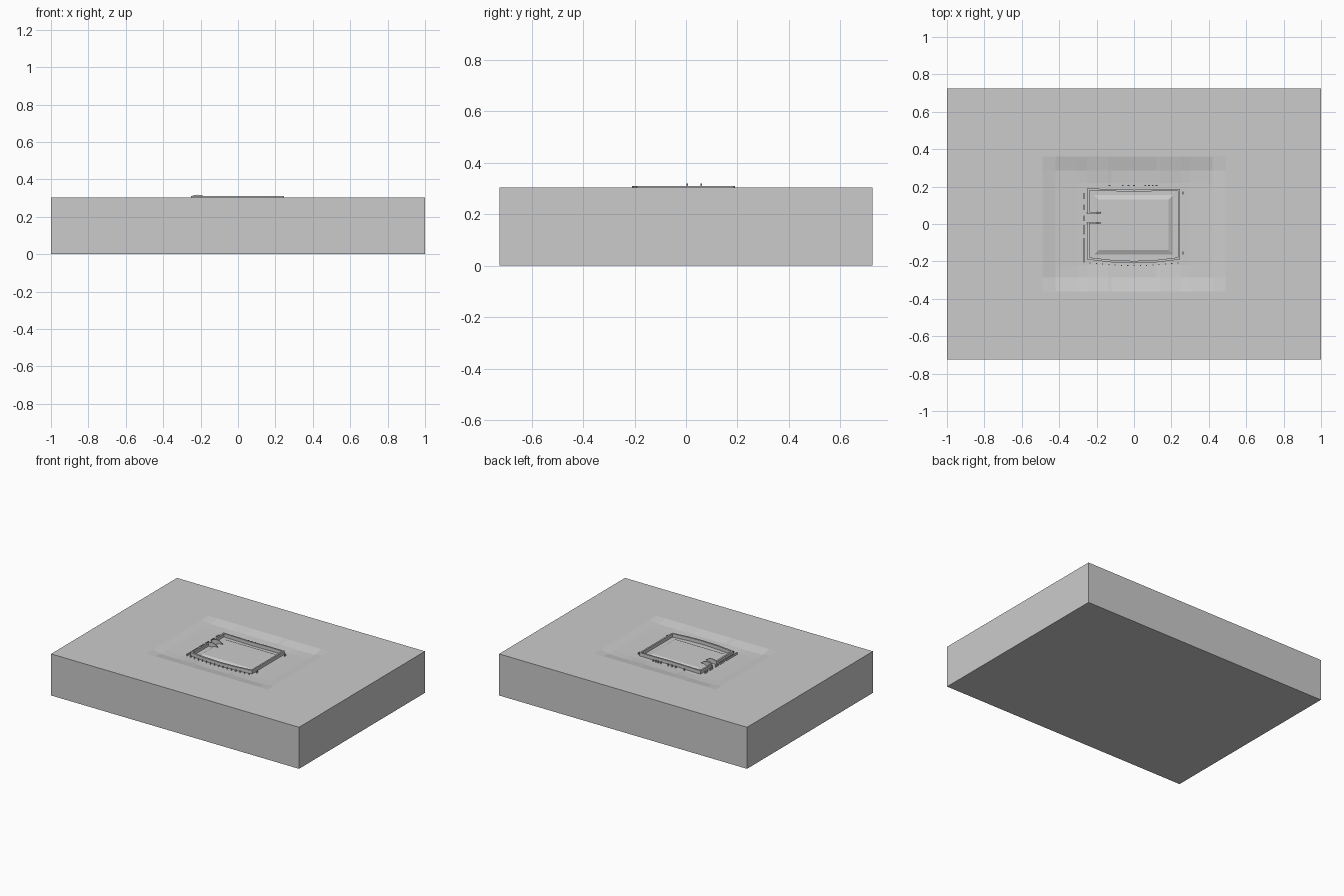
import bpy, bmesh, math

if "Cube" in bpy.data.objects:
    bpy.data.objects.remove(bpy.data.objects["Cube"])

stone = bpy.data.materials.new("pale_grey")
GREY = (0.6, 0.6, 0.6, 1)
stone.use_nodes = True
stone.diffuse_color = GREY
stone.node_tree.nodes["Principled BSDF"].inputs["Base Color"].default_value = GREY

HX, HY, TOP, PIT = 1.0, 0.725, 0.303, 0.285


def finish(name, bm):
    """Turn a bmesh into a named object in the single material."""
    mesh = bpy.data.meshes.new(name)
    bm.to_mesh(mesh)
    bm.free()
    mesh.materials.append(stone)
    obj = bpy.data.objects.new(name, mesh)
    bpy.context.collection.objects.link(obj)
    return obj


def box(bm, x, y, z, sx, sy, sz):
    """Add a box standing on height z."""
    made = bmesh.ops.create_cube(bm, size=1)["verts"]
    bmesh.ops.scale(bm, vec=(sx, sy, sz), verts=made)
    bmesh.ops.translate(bm, vec=(x, y, z + sz / 2), verts=made)


def profile(d, points):
    """Piecewise linear height along a slope."""
    for (a, za), (b, zb) in zip(points, points[1:]):
        if d <= b:
            return za + (zb - za) * max(0, d - a) / (b - a)
    return points[-1][1]


# Terrain: level ground with a shallow terraced hollow
def ground(x, y):
    across = profile(abs(x), [(0.3, PIT), (0.42, 0.290), (0.49, TOP)])
    steep = any(abs(x - c) < 0.125 for c in (-0.37, 0, 0.37))
    along = profile(abs(y), [(0.22, PIT), (0.285, 0.288 if steep else 0.292), (0.36, TOP)])
    return max(across, along)


half_x = [0.12, 0.14, 0.25, 0.27, 0.3, 0.42, 0.49, HX]
half_y = [0.1, 0.22, 0.285, 0.36, HY]
xs = sorted([-v for v in half_x] + half_x)
ys = sorted([-v for v in half_y] + half_y)
bm = bmesh.new()
grid = [[bm.verts.new((x, y, ground(x, y))) for x in xs] for y in ys]
for low, high in zip(grid, grid[1:]):
    for i in range(len(xs) - 1):
        bm.faces.new((low[i], low[i + 1], high[i + 1], high[i]))
finish("terrain", bm)

# Base slab: side walls in separate strips, and the underside
bm = bmesh.new()
corners = [(-HX, -HY), (HX, -HY), (HX, HY), (-HX, HY)]
for k, (a, b) in enumerate(zip(corners, corners[1:] + corners[:1])):
    count = 16 if k % 2 == 0 else 10
    for i in range(count):
        p, q = [(a[0] + (b[0] - a[0]) * t / count, a[1] + (b[1] - a[1]) * t / count)
                for t in (i, i + 1)]
        bm.faces.new([bm.verts.new(v) for v in
                      ((*p, 0), (*q, 0), (*q, TOP), (*p, TOP))])
bm.faces.new([bm.verts.new((x, y, 0)) for x, y in reversed(corners)])
finish("base_slab", bm)

# Enclosure wall: bowed at the front, open at the gate on the right side
path = [(-0.25, 0.005), (-0.25, -0.19), (-0.12, -0.205), (0, -0.21), (0.12, -0.205),
        (0.245, -0.19), (0.245, 0.187), (0.12, 0.187), (0, 0.183), (-0.12, 0.187),
        (-0.25, 0.19), (-0.25, 0.06)]
bm = bmesh.new()
rings = []
for x, y in path:
    ix, iy = x * 0.955, (y * 0.94 if abs(y) > 0.1 else y)
    rise = 0.310 if abs(y) > 0.1 else 0.306
    rings.append([bm.verts.new(v) for v in
                  ((x, y, PIT - 0.01), (x, y, rise), (ix, iy, rise), (ix, iy, PIT - 0.01))])
for a, b in zip(rings, rings[1:]):
    for i in range(3):
        bm.faces.new((a[i], b[i], b[i + 1], a[i + 1]))
bm.faces.new(rings[0])
bm.faces.new(rings[-1])
bmesh.ops.recalc_face_normals(bm, faces=bm.faces)
finish("enclosure_wall", bm)

# Inner court: a low platform with sloping banks
bm = bmesh.new()
loops = []
for hx, hy, z in ((0.222, 0.17, PIT - 0.005), (0.187, 0.135, 0.296)):
    loops.append([bm.verts.new((sx * hx - 0.003, sy * hy - 0.005, z))
                  for sx, sy in ((-1, -1), (1, -1), (1, 1), (-1, 1))])
for i in range(4):
    j = (i + 1) % 4
    bm.faces.new((loops[0][i], loops[0][j], loops[1][j], loops[1][i]))
bm.faces.new(loops[1])
finish("inner_court", bm)

# Gate cheeks: two thin walls with a rounded crest
bm = bmesh.new()
for y in (0.005, 0.06):
    side = []
    for off in (-0.003, 0.003):
        arch = [(-0.215 - 0.037 * math.cos(t * math.pi / 8),
                 0.303 + 0.015 * math.sin(t * math.pi / 8)) for t in range(9)]
        outline = [(-0.252, PIT)] + arch + [(-0.165, 0.301), (-0.165, PIT)]
        side.append([bm.verts.new((x, y + off, z)) for x, z in outline])
    n = len(side[0])
    bm.faces.new(side[0])
    bm.faces.new(side[1][::-1])
    for i in range(n):
        j = (i + 1) % n
        bm.faces.new((side[0][i], side[1][i], side[1][j], side[0][j]))
bmesh.ops.recalc_face_normals(bm, faces=bm.faces)
finish("gate_cheeks", bm)

# Small posts outside the front and back walls
bm = bmesh.new()
for i in range(15):
    x = -0.235 + i * 0.0336
    box(bm, x, -0.222 + 0.25 * x * x, PIT, 0.006, 0.005, 0.012)
for x in (-0.13, -0.06, -0.03, 0, 0.06, 0.08, 0.1, 0.12):
    box(bm, x, 0.205, PIT, 0.010, 0.005, 0.014)
for y in (-0.155, 0.165):
    box(bm, 0.263, y, PIT, 0.005, 0.016, 0.014)
finish("posts", bm)

# Kerb pieces outside the gate side
bm = bmesh.new()
for y, length in ((-0.14, 0.13), (-0.03, 0.05), (0.03, 0.03), (0.09, 0.03), (0.15, 0.03)):
    box(bm, -0.268, y, PIT, 0.006, length, 0.014)
finish("kerbs", bm)
